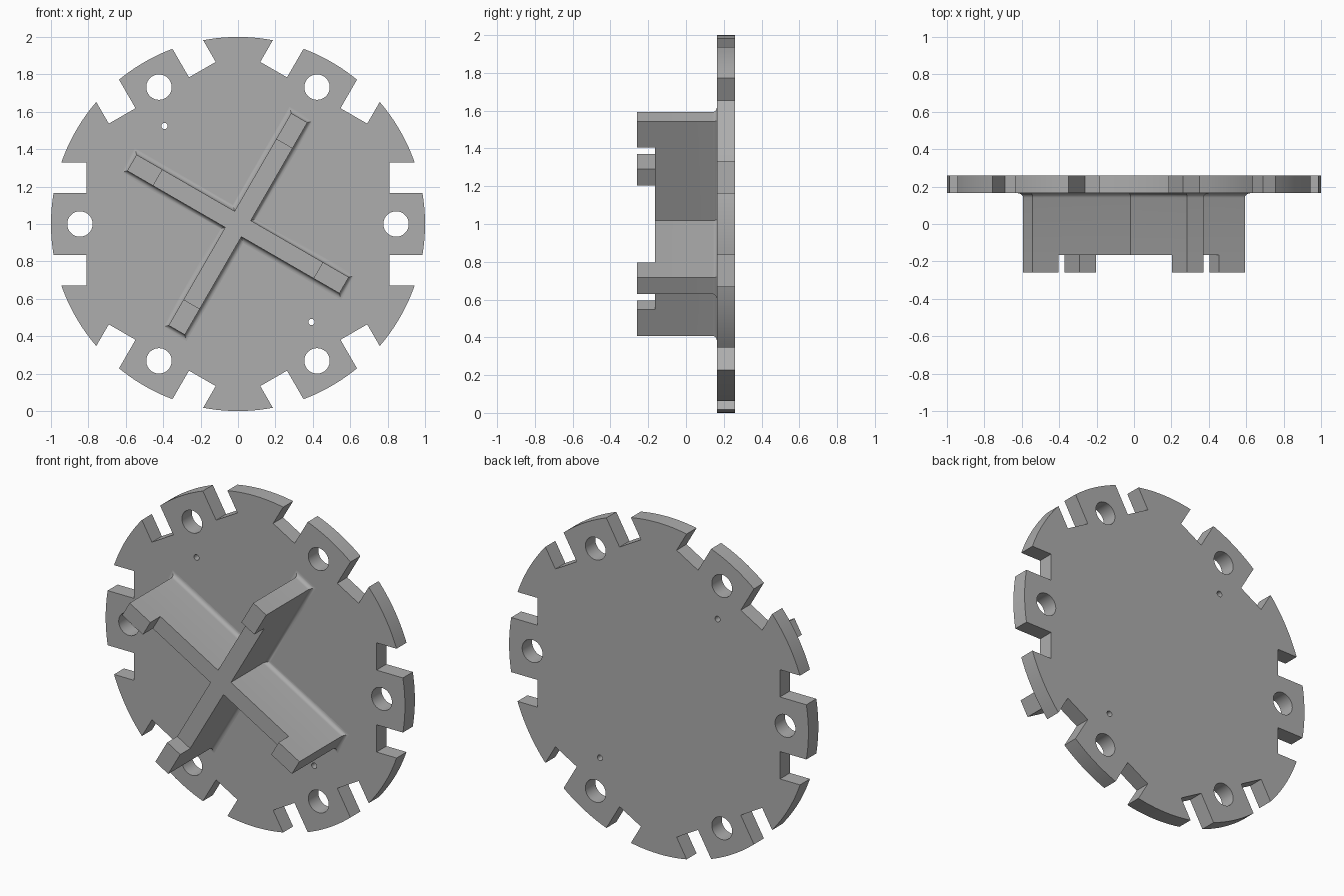
import bpy, bmesh, math
from mathutils import Vector

if "Cube" in bpy.data.objects:
    bpy.data.objects.remove(bpy.data.objects["Cube"])

grey = bpy.data.materials.new("plain_grey")
grey.diffuse_color = (0.42, 0.42, 0.42, 1)
grey.use_nodes = True
grey.node_tree.nodes["Principled BSDF"].inputs["Base Color"].default_value = grey.diffuse_color

FRONT, BACK, TIP = 0.165, 0.26, -0.26   # plate faces and rib post tips along y


def turn(x, y, deg):
    a = math.radians(deg)
    return (x * math.cos(a) - y * math.sin(a), x * math.sin(a) + y * math.cos(a))


def circle(cx, cy, r, n):
    return [(cx + r * math.cos(2 * math.pi * i / n), cy + r * math.sin(2 * math.pi * i / n))
            for i in range(n)]


def finish(obj):
    obj.data.materials.clear()
    obj.data.materials.append(grey)
    bpy.ops.object.select_all(action='DESELECT')
    obj.select_set(True)
    bpy.context.view_layer.objects.active = obj
    bpy.ops.object.shade_smooth_by_angle(angle=math.radians(30))


# Plate outline: six tabs, each flanked by two square notches
TAB, NOTCH, FLOOR = 0.165, 0.33, 0.81
a_tab, a_notch = math.degrees(math.asin(TAB)), math.degrees(math.asin(NOTCH))


def arc(a, b, n):
    return [turn(1, 0, a + (b - a) * i / n) for i in range(n + 1)]


outline = []
for k in range(6):
    sector = arc(-a_tab, a_tab, 10) + [(FLOOR, TAB), (FLOOR, NOTCH)]
    sector += arc(a_notch, 60 - a_notch, 12)
    sector += [turn(FLOOR, -NOTCH, 60), turn(FLOOR, -TAB, 60)]
    outline += [turn(x, y, 60 * k) for x, y in sector]

# Bolt holes in the tabs and two small pin holes
loops = [outline]
loops += [circle(*turn(0.845, 0, 60 * k), 0.068, 40) for k in range(6)]
loops += [circle(-0.393, 0.524, 0.017, 20), circle(0.393, -0.524, 0.017, 20)]

curve = bpy.data.curves.new("plate", 'CURVE')
curve.dimensions = '2D'
curve.fill_mode = 'BOTH'
curve.extrude = (BACK - FRONT) / 2
for pts in loops:
    s = curve.splines.new('POLY')
    s.points.add(len(pts) - 1)
    for p, (x, y) in zip(s.points, pts):
        p.co = (x, y, 0, 1)
    s.use_cyclic_u = True
plate = bpy.data.objects.new("plate", curve)
bpy.context.collection.objects.link(plate)
plate.rotation_euler = (math.pi / 2, 0, 0)
plate.location = (0, (FRONT + BACK) / 2, 1)
bpy.context.view_layer.objects.active = plate
plate.select_set(True)
bpy.ops.object.convert(target='MESH')
plate = bpy.context.view_layer.objects.active
bm = bmesh.new()
bm.from_mesh(plate.data)
bmesh.ops.remove_doubles(bm, verts=bm.verts, dist=1e-5)
bmesh.ops.recalc_face_normals(bm, faces=bm.faces)
bm.to_mesh(plate.data)
bm.free()
finish(plate)

# Cross rib: lofted cross section with a concave fillet at the plate
HALF, LENGTH, POST, FILLET = 0.05, 0.655, 0.495, 0.025
bm = bmesh.new()


def cross_ring(y, d):
    w, l = HALF + d, LENGTH + d
    arm = [(w, -w), (POST, -w), (l, -w), (l, w), (POST, w)]
    ring = []
    for k in range(4):
        for p in arm:
            x, z = turn(*p, 60 + 90 * k)
            ring.append(bm.verts.new((x, y, z + 1)))
    return ring


rings = [cross_ring(FRONT + 0.01, FILLET)]
for i in range(7):
    t = math.radians(15 * i)
    rings.append(cross_ring(FRONT - FILLET * (1 - math.cos(t)), FILLET * (1 - math.sin(t))))
rings.append(cross_ring(-0.165, 0))
for r0, r1 in zip(rings, rings[1:]):
    for i in range(20):
        j = (i + 1) % 20
        bm.faces.new((r0[i], r0[j], r1[j], r1[i]))
bm.faces.new(rings[0])

# Rib front faces, with a raised post at each arm end
top = rings[-1]
bm.faces.new([top[5 * k] for k in range(4)])
posts = []
for k in range(4):
    a, b, c, d, e, f = [top[(5 * k + i) % 20] for i in range(6)]
    bm.faces.new((a, b, e, f))
    posts.append(bm.faces.new((b, c, d, e)))
for face in posts:
    new = bmesh.ops.extrude_face_region(bm, geom=[face])["geom"]
    bmesh.ops.translate(bm, vec=Vector((0, TIP + 0.165, 0)),
                        verts=[v for v in new if isinstance(v, bmesh.types.BMVert)])
    if face.is_valid:
        bm.faces.remove(face)
bmesh.ops.recalc_face_normals(bm, faces=bm.faces)
mesh = bpy.data.meshes.new("cross_rib")
bm.to_mesh(mesh)
bm.free()
rib = bpy.data.objects.new("cross_rib", mesh)
bpy.context.collection.objects.link(rib)
finish(rib)
